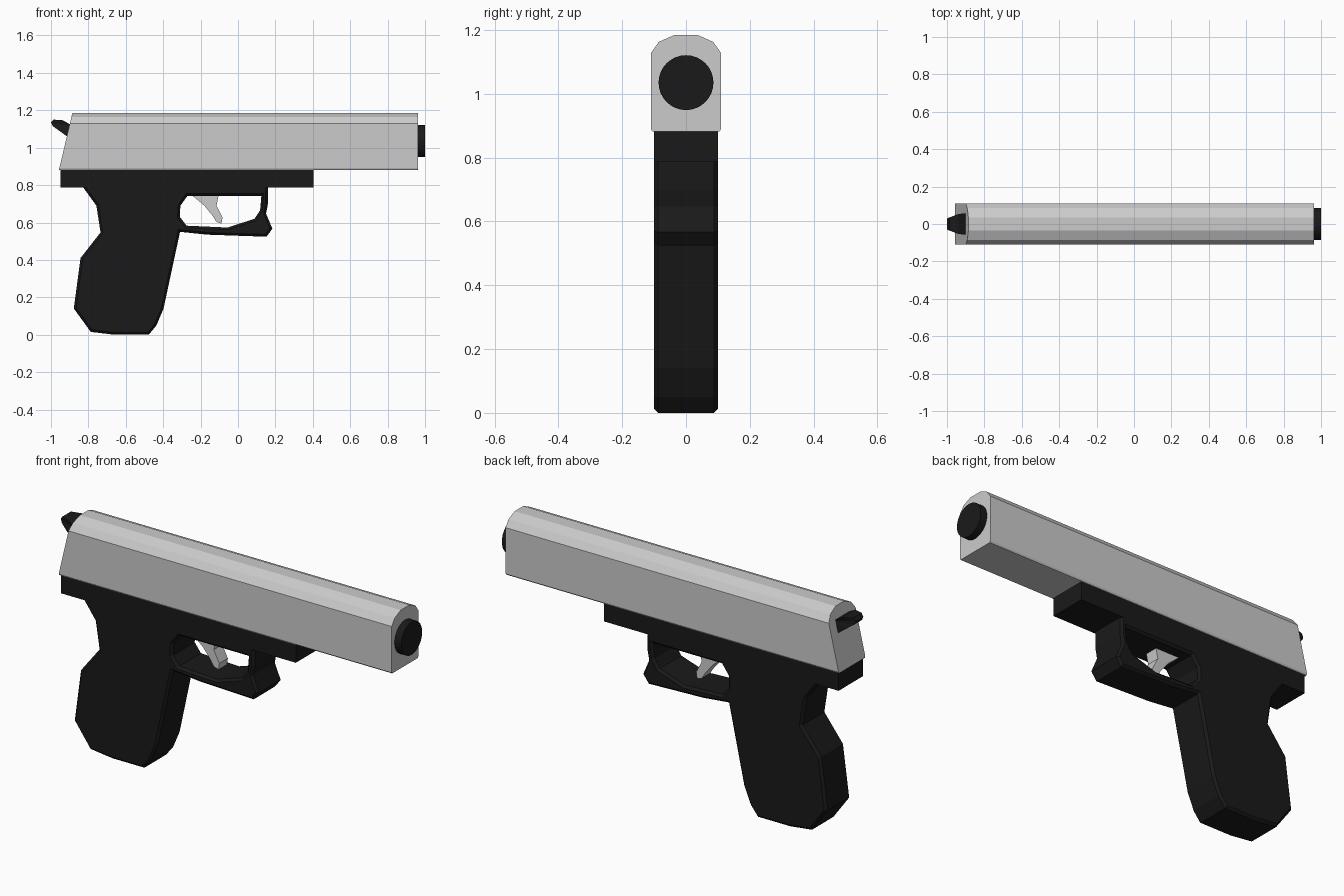
import bpy, bmesh
from math import radians

if "Cube" in bpy.data.objects:
    bpy.data.objects.remove(bpy.data.objects["Cube"])

black = bpy.data.materials.new("black")
black.diffuse_color = (0.01, 0.01, 0.01, 1)
black.use_nodes = True
black.node_tree.nodes["Principled BSDF"].inputs["Base Color"].default_value = black.diffuse_color


def plate(name, outlines, half, chamfer=0.0, mat=None):
    """Filled XZ outline (plus holes) given depth along y, with chamfered rims."""
    cu = bpy.data.curves.new(name, 'CURVE')
    cu.dimensions = '2D'
    cu.fill_mode = 'BOTH'
    for pts in outlines:
        s = cu.splines.new('POLY')
        s.points.add(len(pts) - 1)
        for p, (x, z) in zip(s.points, pts):
            p.co = (x, z, 0, 1)
        s.use_cyclic_u = True
    cu.extrude = half - chamfer
    cu.bevel_depth = chamfer
    cu.bevel_resolution = 0
    cu.offset = -chamfer
    ob = bpy.data.objects.new(name, cu)
    bpy.context.collection.objects.link(ob)
    ob.rotation_euler = (radians(90), 0, 0)
    bpy.ops.object.select_all(action='DESELECT')
    ob.select_set(True)
    bpy.context.view_layer.objects.active = ob
    bpy.ops.object.convert(target='MESH')
    bpy.ops.object.transform_apply(rotation=True)
    ob = bpy.context.object
    for poly in ob.data.polygons:
        poly.use_smooth = False
    if mat:
        ob.data.materials.append(mat)
    return ob


# Slide: rounded-top cross-section swept along x, rear end slanted
half = [(0.105, 0.882), (0.11, 0.89), (0.11, 1.128), (0.085, 1.163), (0.035, 1.185)]
section = half + [(-y, z) for y, z in reversed(half)]
bm = bmesh.new()
rear = [bm.verts.new((-0.957 + (z - 0.882) * 0.235, y, z)) for y, z in section]
face = bm.faces.new(rear)
ext = bmesh.ops.extrude_face_region(bm, geom=[face])
for v in ext["geom"]:
    if isinstance(v, bmesh.types.BMVert):
        v.co.x = 0.962
if not any(f.verts[0].co.x < 0 and all(v in rear for v in f.verts) for f in bm.faces):
    bm.faces.new(rear)
bmesh.ops.recalc_face_normals(bm, faces=bm.faces)
me = bpy.data.meshes.new("slide")
bm.to_mesh(me)
bm.free()
bpy.context.collection.objects.link(bpy.data.objects.new("slide", me))

# Barrel muzzle
bpy.ops.mesh.primitive_cylinder_add(vertices=32, radius=0.086, depth=0.08,
                                    location=(0.96, 0, 1.035), rotation=(0, radians(90), 0))
muzzle = bpy.context.object
muzzle.name = "muzzle"
muzzle.data.materials.append(black)
bpy.ops.object.shade_smooth_by_angle()

# Frame rail under the slide
plate("frame_rail", [[(-0.949, 0.786), (0.403, 0.786), (0.403, 0.885), (-0.949, 0.885)]],
      0.1, mat=black)

# Grip and trigger guard with the finger opening
outer = [(-0.826, 0.81), (-0.826, 0.785), (-0.757, 0.69), (-0.735, 0.547), (-0.842, 0.41),
         (-0.878, 0.14), (-0.787, 0.015), (-0.66, 0.0), (-0.477, 0.0), (-0.436, 0.05),
         (-0.398, 0.14), (-0.31, 0.55), (-0.163, 0.535), (0.152, 0.524), (0.184, 0.567),
         (0.15, 0.647), (0.16, 0.7), (0.16, 0.81)]
opening = [(-0.27, 0.743), (-0.308, 0.69), (-0.311, 0.63), (-0.275, 0.583), (-0.056, 0.573),
           (0.088, 0.62), (0.118, 0.665), (0.125, 0.743)]
plate("grip_and_guard", [outer, opening], 0.1, 0.012, black)

# Trigger
plate("trigger", [[(-0.25, 0.76), (-0.243, 0.743), (-0.18, 0.69), (-0.135, 0.635),
                   (-0.115, 0.603), (-0.088, 0.594), (-0.083, 0.628), (-0.115, 0.69),
                   (-0.104, 0.743), (-0.104, 0.76)]], 0.035)

# Hammer, narrowing towards the rear
hammer = plate("hammer", [[(-1.0, 1.135), (-0.987, 1.15), (-0.938, 1.147), (-0.88, 1.115),
                           (-0.9, 1.05), (-0.955, 1.09), (-0.99, 1.115)]], 0.06, mat=black)
for v in hammer.data.vertices:
    v.co.y *= 0.5 + 0.5 * min(1, (v.co.x + 1.0) / 0.08)
